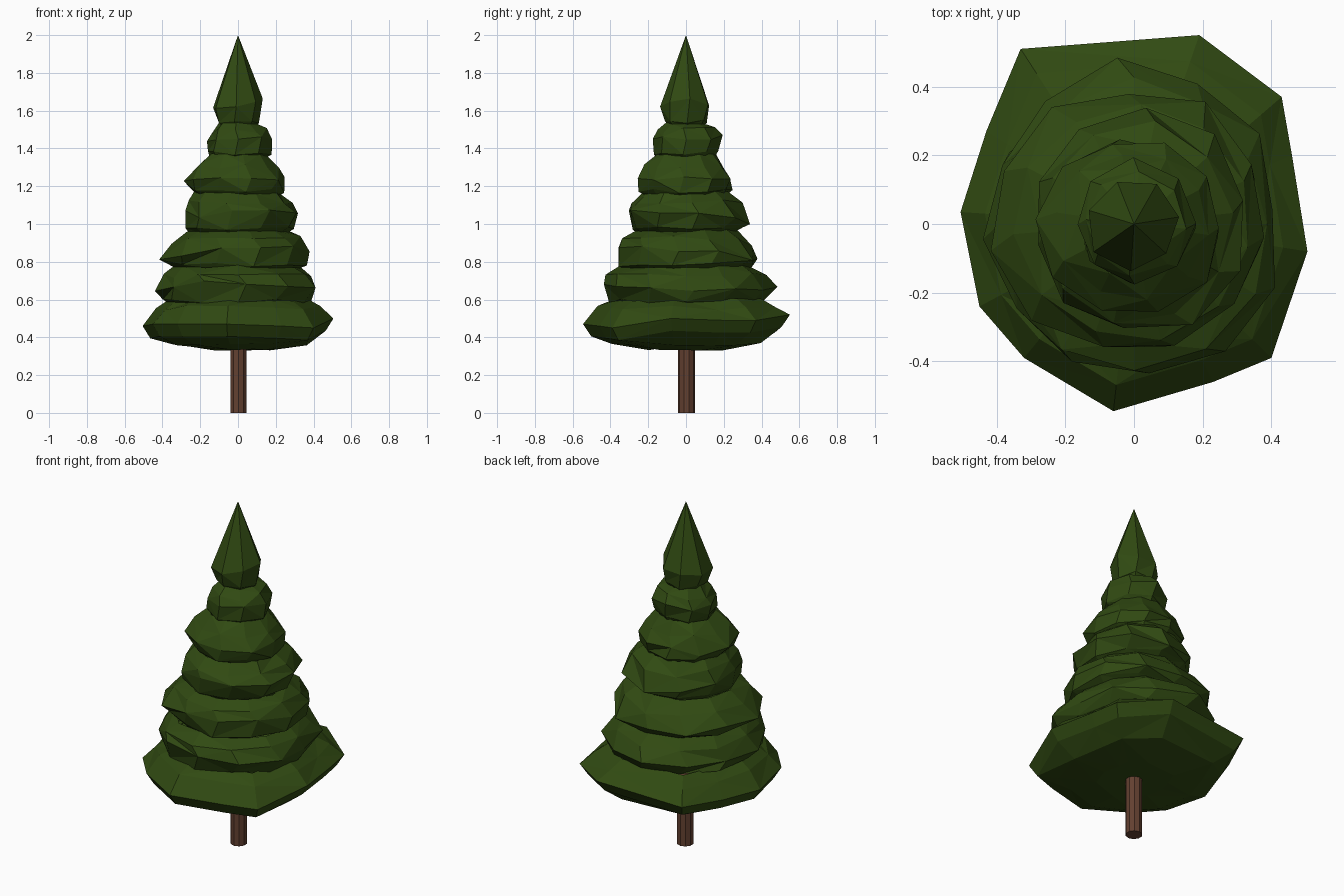
import bpy, bmesh, math, random

if "Cube" in bpy.data.objects:
    bpy.data.objects.remove(bpy.data.objects["Cube"])

random.seed(4)


def material(name, color):
    m = bpy.data.materials.new(name)
    m.diffuse_color = (*color, 1)
    m.use_nodes = True
    m.node_tree.nodes["Principled BSDF"].inputs["Base Color"].default_value = m.diffuse_color
    return m


def loft(name, rings, mat, cap_bottom=False, tip=None):
    """Skin equal-length rings with flat triangles; optional bottom cap and top tip."""
    bm = bmesh.new()
    rows = [[bm.verts.new(p) for p in ring] for ring in rings]
    n = len(rows[0])
    for k, (a, b) in enumerate(zip(rows, rows[1:])):
        for i in range(n):
            j = (i + 1) % n
            if (i + k) % 2:
                tris = ((a[i], a[j], b[j]), (a[i], b[j], b[i]))
            else:
                tris = ((a[i], a[j], b[i]), (a[j], b[j], b[i]))
            for t in tris:
                bm.faces.new(t)
    if cap_bottom:
        bm.faces.new(rows[0][::-1])
    if tip:
        top = bm.verts.new(tip)
        for i in range(n):
            bm.faces.new((rows[-1][i], rows[-1][(i + 1) % n], top))
    me = bpy.data.meshes.new(name)
    bm.to_mesh(me)
    bm.free()
    me.materials.append(mat)
    ob = bpy.data.objects.new(name, me)
    bpy.context.collection.objects.link(ob)
    return ob


def blend(vals, a):
    """Blend the east, north, west, south values around the circle."""
    c, s = math.cos(a), math.sin(a)
    return (vals[0] if c > 0 else vals[2]) * c * c + (vals[1] if s > 0 else vals[3]) * s * s


def ring(n, radii, heights, jr=0.0, jz=0.0, turn=0.0):
    pts = []
    for i in range(n):
        a = turn + 2 * math.pi * i / n
        r = blend(radii, a) * (1 + random.uniform(-jr, jr))
        z = blend(heights, a) + random.uniform(-jz, jz)
        pts.append((r * math.cos(a), r * math.sin(a), z))
    return pts


green = material("needles", (0.03, 0.068, 0.006))
brown = material("bark", (0.125, 0.052, 0.03))

# Trunk
bpy.ops.mesh.primitive_cylinder_add(vertices=10, radius=0.045, depth=0.4, location=(0.003, 0.003, 0.2))
trunk = bpy.context.object
trunk.name = "trunk"
trunk.data.materials.append(brown)

# Lowest skirt of branches, with its own irregular outline
outline = [(.505, -.08, .50), (.46, .20, .49), (.43, .37, .49), (.19, .55, .52),
           (-.33, .51, .49), (-.43, .27, .47), (-.505, .035, .46), (-.45, -.24, .47),
           (-.32, -.39, .47), (-.06, -.545, .47), (.23, -.46, .46), (.40, -.39, .45)]


def scaled(s, z):
    return [(x * s, y * s, z + random.uniform(-.008, .008)) for x, y, _ in outline]


loft("skirt_tier", [scaled(.36, .337), scaled(.72, .363),
                    [(x * .92, y * .92, z - .065) for x, y, z in outline],
                    outline,
                    [(x * .86, y * .86, .555 + random.uniform(-.015, .015)) for x, y, _ in outline],
                    scaled(.72, .60)], green, cap_bottom=True)

# Upper tiers: sides, notch z and radius, rim radii and rim heights (E, N, W, S)
tiers = [
    (12, .575, .385, (.42, .46, .43, .45), (.66, .67, .66, .68)),
    (11, .770, .350, (.39, .39, .41, .37), (.87, .81, .83, .86)),
    (10, .960, .280, (.335, .34, .285, .315), (1.07, 1.02, 1.05, 1.05)),
    (10, 1.16, .240, (.255, .24, .275, .26), (1.24, 1.23, 1.21, 1.24)),
    (8, 1.36, .165, (.185, .20, .16, .18), (1.46, 1.45, 1.42, 1.44)),
    (7, 1.53, .105, (.13, .13, .14, .13), (1.66, 1.65, 1.61, 1.62)),
]
for k, (n, z0, r0, rim, hz) in enumerate(tiers):
    turn = k * 0.37
    rows = [ring(n, [r0 * .9] * 4, [z0 - .01] * 4, .02, .0, turn),
            ring(n, [r * .35 + r0 * .65 for r in rim], [z0 + .015] * 4, .04, .012, turn),
            ring(n, [r * 1.01 for r in rim], hz, .05, .022, turn + .1)]
    if k < len(tiers) - 1:
        z1, r1 = tiers[k + 1][1:3]
        rows += [ring(n, [r * .5 + r1 * .53 for r in rim], [h * .4 + z1 * .6 for h in hz], .04, .015, turn),
                 ring(n, [r1 * .96] * 4, [z1 + .005] * 4, .03, .008, turn)]
        loft(f"branch_tier_{k + 1}", rows, green)
    else:
        loft("tree_top", rows, green, tip=(0, 0, 2))
